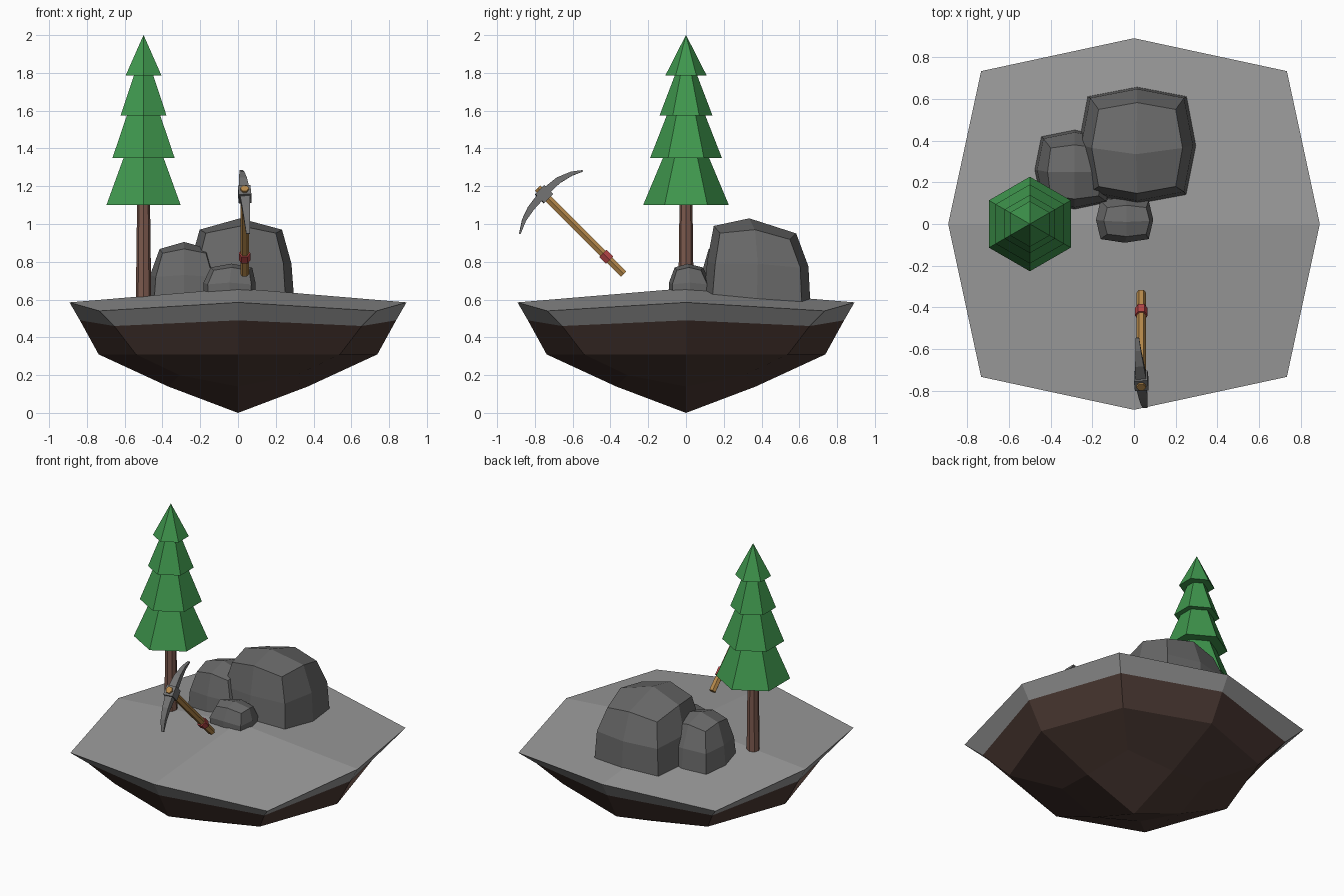
import bpy, bmesh, math
from mathutils import Vector, Matrix

if "Cube" in bpy.data.objects:
    bpy.data.objects.remove(bpy.data.objects["Cube"])


def material(name, r, g, b):
    m = bpy.data.materials.new(name)
    m.diffuse_color = (r, g, b, 1)
    m.use_nodes = True
    m.node_tree.nodes["Principled BSDF"].inputs["Base Color"].default_value = m.diffuse_color
    return m


STONE = material("pale_stone", .33, .33, .33)
ROCK = material("dark_stone", .14, .14, .14)
SOIL = material("soil", .075, .043, .035)
BARK = material("bark", .20, .10, .075)
LEAF = material("leaf", .05, .31, .075)
WOOD = material("wood", .47, .25, .07)
RED = material("red_grip", .45, .06, .06)
STEEL = material("steel", .17, .17, .17)


def loft(name, rings, mat, start=None, end=None):
    """Skin equal-length point rings; start/end: 'face', or a point for a quad dome."""
    bm = bmesh.new()
    loops = [[bm.verts.new(p) for p in r] for r in rings]
    n = len(loops[0])
    for a, b in zip(loops, loops[1:]):
        for i in range(n):
            j = (i + 1) % n
            bm.faces.new((a[i], a[j], b[j], b[i]))
    for loop, cap in ((loops[0], start), (loops[-1], end)):
        if cap == 'face':
            bm.faces.new(loop)
        elif cap is not None:
            c = bm.verts.new(cap)
            for i in range(0, n, 2):
                bm.faces.new((c, loop[i], loop[i + 1], loop[(i + 2) % n]))
    bmesh.ops.recalc_face_normals(bm, faces=bm.faces)
    me = bpy.data.meshes.new(name)
    bm.to_mesh(me)
    bm.free()
    me.materials.append(mat)
    ob = bpy.data.objects.new(name, me)
    bpy.context.collection.objects.link(ob)
    return ob


def octo(cx, cy, mid, corner, zm, zc, sx=1, sy=1, slope=0):
    """Rounded-square ring of 8: edge middles on even slots, corners on odd."""
    pts = []
    for i in range(8):
        a = i * math.pi / 4
        r, z = (corner * math.sqrt(2), zc) if i % 2 else (mid, zm)
        y = r * math.sin(a) * sy
        pts.append((cx + r * math.cos(a) * sx, cy + y, z + slope * y))
    return pts


def polygon(center, radius, sides, axis=(0, 0, 1), turn=0):
    q = Vector((0, 0, 1)).rotation_difference(Vector(axis).normalized())
    return [Vector(center) + q @ Vector((radius * math.cos(turn + math.tau * i / sides),
                                         radius * math.sin(turn + math.tau * i / sides), 0))
            for i in range(sides)]


# Floating island: stone cap over a soil underside
seam = octo(0, 0, .837, .655, .49, .46)
loft("island_stone_top", [seam, octo(0, 0, .892, .734, .585, .54)], STONE, end=(0, 0, .66))
loft("island_soil", [octo(0, 0, .37, .31, .14, .20), octo(0, 0, .738, .54, .31, .31), seam],
     SOIL, start=(0, 0, 0))

# Boulders
loft("large_boulder", [
    octo(.015, .375, .283, .237, .59, .59),
    octo(.015, .38, .268, .225, .79, .78, slope=-.05),
    octo(.015, .365, .218, .185, .97, .935, slope=-.09)],
    ROCK, start='face', end=(.01, .335, 1.03))
loft("medium_boulder", [
    octo(-.285, .26, .193, .16, .58, .58),
    octo(-.285, .26, .18, .15, .73, .72),
    octo(-.285, .25, .13, .115, .868, .845)],
    ROCK, start='face', end=(-.285, .25, .905))
loft("small_boulder", [
    octo(-.045, .02, .125, .10, .60, .60, 1.1, .88),
    octo(-.045, .02, .125, .105, .69, .68, 1.1, .88),
    octo(-.035, .015, .10, .085, .77, .755, 1.1, .75)],
    ROCK, start='face', end=(-.035, .01, .79))

# Pine tree
loft("tree_trunk", [polygon((-.5, 0, .59), .041, 8), polygon((-.5, 0, 1.14), .034, 8)],
     BARK, 'face', 'face')
tiers = [(1.10, 1.36, .227, .118), (1.35, 1.585, .19, .098),
         (1.575, 1.795, .14, .056), (1.785, 2.0, .11, .0005)]
for k, (z0, z1, r0, r1) in enumerate(tiers, 1):
    loft(f"tree_foliage_{k}", [polygon((-.5, 0, z0), r0, 6, turn=math.pi / 6),
                               polygon((-.5, 0, z1), r1, 6, turn=math.pi / 6)],
         LEAF, 'face', 'face')

# Pickaxe handle, grip band and collar share one sloping axis
low, high = Vector((.035, -.33, .735)), Vector((.035, -.785, 1.19))
axis = (high - low).normalized()


def on_handle(name, d0, d1, radius, sides, mat, turn=0):
    return loft(name, [polygon(low + axis * d, radius, sides, axis, turn) for d in (d0, d1)],
                mat, 'face', 'face')


length = (high - low).length
on_handle("pickaxe_handle", 0, length, .023, 6, WOOD)
on_handle("pickaxe_grip_band", .105, .155, .031, 6, RED)
collar = on_handle("pickaxe_collar", length - .08, length - .012, .047, 4, STEEL, math.pi / 4)

# Curved pick head: (y, z, thickness, width) along the blade
blade = [(-.546, 1.282, .008, .016), (-.605, 1.267, .022, .026), (-.675, 1.232, .034, .042),
         (-.755, 1.163, .042, .056), (-.822, 1.082, .034, .042), (-.858, 1.020, .022, .032),
         (-.880, .948, .008, .020)]
rings = []
for i, (y, z, t, w) in enumerate(blade):
    a, b = blade[max(i - 1, 0)], blade[min(i + 1, len(blade) - 1)]
    nrm = Vector((0, a[1] - b[1], b[0] - a[0])).normalized() * t / 2
    side = Vector((w / 2, 0, 0))
    c = Vector((.035, y, z))
    rings.append([c + side + nrm, c - side + nrm, c - side - nrm, c + side - nrm])
head = loft("pickaxe_head", rings, STEEL, 'face', 'face')

# Slight twist of the head about the handle
pivot = Vector((.035, -.755, 1.158))
twist = Matrix.Translation(pivot) @ Matrix.Rotation(math.radians(4.5), 4, axis) @ Matrix.Translation(-pivot)
tip = Vector((.035, -.546, 1.282))
if (twist @ tip).x > .035:
    twist.invert()
for ob in (head, collar):
    ob.data.transform(twist)
